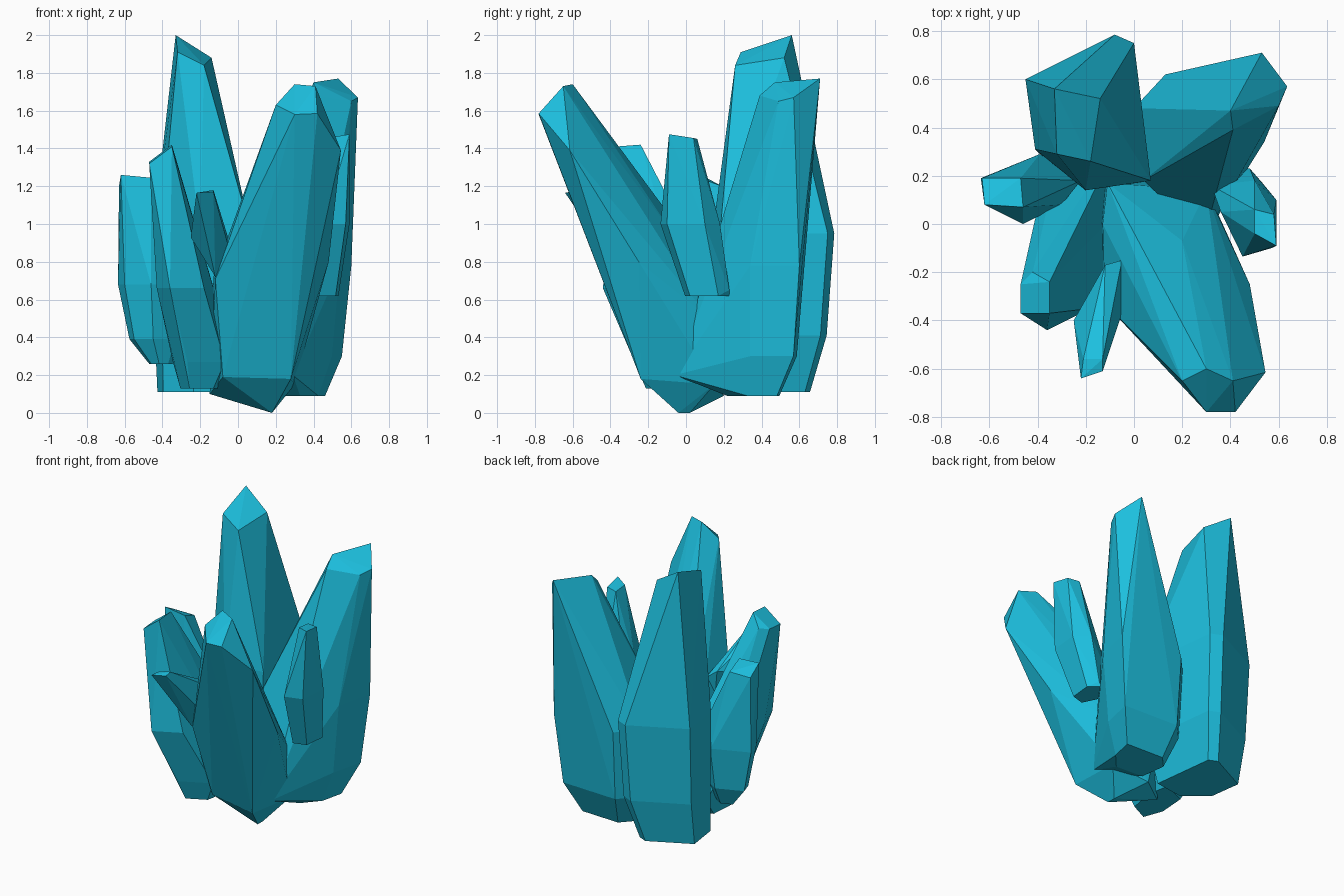
import bpy, bmesh

teal = bpy.data.materials.new("teal_crystal")
teal.diffuse_color = (0.012, 0.52, 0.73, 1)


def crystal(name, tip, waist, foot):
    """Faceted shard: a tip facet, a widest cross-section, and scaled
    copies of that section (x, y, z, scale) tapering into the foot."""
    mx = sum(p[0] for p in waist) / len(waist)
    my = sum(p[1] for p in waist) / len(waist)
    points = list(tip) + list(waist)
    for cx, cy, cz, s in foot:
        if s:
            points += [(cx + s * (p[0] - mx), cy + s * (p[1] - my), cz) for p in waist]
        else:                                   # scale 0: a single root point
            points.append((cx, cy, cz))

    bm = bmesh.new()
    for p in points:
        bm.verts.new(p)
    hull = bmesh.ops.convex_hull(bm, input=bm.verts[:])
    spare = {g for g in hull["geom_interior"] + hull["geom_unused"]
             if isinstance(g, bmesh.types.BMVert)}
    bmesh.ops.delete(bm, geom=list(spare), context="VERTS")
    bmesh.ops.dissolve_limit(bm, angle_limit=0.03, verts=bm.verts[:], edges=bm.edges[:])
    bmesh.ops.recalc_face_normals(bm, faces=bm.faces[:])
    mesh = bpy.data.meshes.new(name)
    bm.to_mesh(mesh)
    bm.free()
    mesh.materials.append(teal)
    obj = bpy.data.objects.new(name, mesh)
    bpy.context.collection.objects.link(obj)
    return obj


def ring(z, *xy):
    """Level cross-section at height z."""
    return [(x, y, z) for x, y in xy]


# Tallest shard, back left
crystal("tall_back_crystal",
        [(-.33, .56, 2), (-.14, .52, 1.88), (-.18, .26, 1.84), (-.32, .29, 1.91)],
        ring(.95, (-.45, .60), (-.08, .785), (0, .75), (.07, .18), (-.2, .14), (-.41, .31)),
        [(-.185, .44, .41, .94), (-.22, .41, .11, .76)])

# Wide shard, back right
crystal("back_right_crystal",
        [(.53, .71, 1.77), (.635, .57, 1.67), (.6, .49, 1.65), (.4, .47, 1.75), (.41, .39, 1.68)],
        ring(.78, (.04, .18), (.38, .16), (.54, .34), (.6, .6), (.13, .62), (0, .48)),
        [(.27, .39, .3, .88), (.27, .36, .09, .6), (.29, -.06, .2, 0)])

# Large shard leaning forward
crystal("leaning_front_crystal",
        [(.3, -.6, 1.74), (.41, -.65, 1.73), (.2, -.65, 1.63),
         (.3, -.78, 1.58), (.42, -.78, 1.585), (.545, -.615, 1.39)],
        [(-.13, 0, .72), (-.12, -.33, .71), (.28, -.24, .48),
         (.48, -.25, .8), (.2, -.07, .95), (-.11, .17, .7), (.3, .14, .49)],
        [(.28, -.24, .18, 0), (-.08, -.17, .19, 0), (-.15, .05, .1, 0),
         (.05, .2, .09, 0), (.18, -.04, 0, 0), (.18, .02, 0, 0), (.3, .15, .15, 0)])

# Medium shard, front left
crystal("front_left_crystal",
        [(-.35, -.37, 1.41), (-.35, -.24, 1.42), (-.47, -.25, 1.33),
         (-.47, -.37, 1.32), (-.42, -.2, 1.34)],
        ring(.66, (-.36, -.44), (-.18, -.35), (-.13, -.1), (-.17, .13), (-.41, .02), (-.43, -.25)),
        [(-.18, .03, .27, 1.1), (-.2, -.02, .13, .7)])

# Medium shard, far left
crystal("left_crystal",
        [(-.62, .08, 1.26), (-.46, .07, 1.245), (-.47, .19, 1.2), (-.63, .19, 1.2)],
        ring(.68, (-.635, .19), (-.6, .08), (-.46, 0), (-.3, .08), (-.22, .18), (-.39, .29)),
        [(-.43, .14, .39, .72), (-.41, .14, .26, .3)])

# Small shard poking out at the front
crystal("small_front_crystal",
        [(-.21, -.56, 1.165), (-.13, -.56, 1.18), (-.22, -.64, 1.165), (-.13, -.61, 1.17)],
        [(-.25, -.4, .93), (-.05, -.37, .88), (-.05, -.15, .92), (-.12, -.17, .97)],
        [(-.12, -.34, .72, 0), (-.08, -.2, .72, 0)])

# Small shard on the right flank
crystal("small_right_crystal",
        [(.59, -.09, 1.475), (.5, -.04, 1.46), (.5, .06, 1.45), (.58, .04, 1.455)],
        ring(1, (.45, -.135), (.57, -.1), (.59, .1), (.5, .18), (.36, .05)),
        [(.46, .11, .62, .75), (.48, .23, .65, 0), (.32, .16, .72, 0)])
